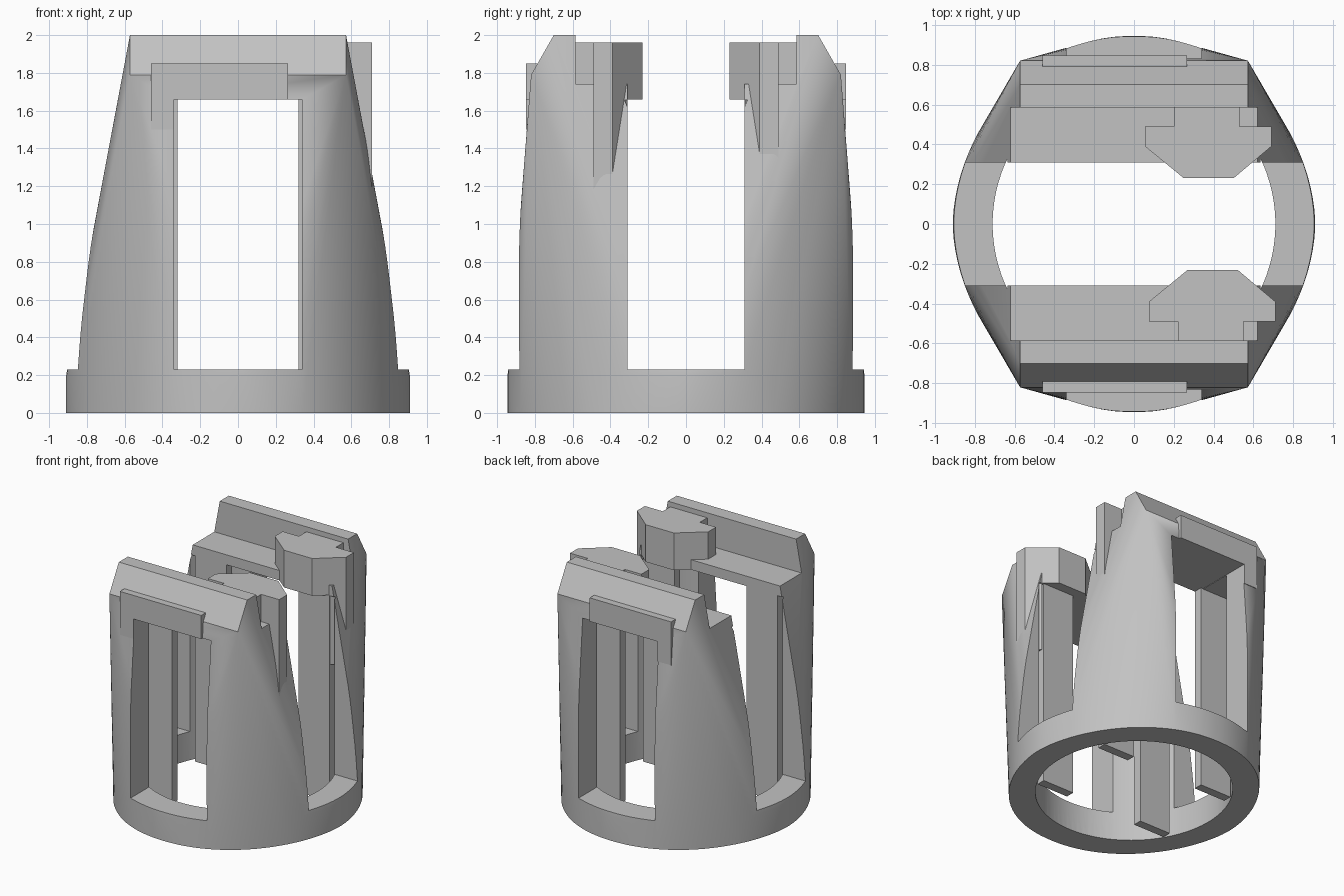
import bpy, bmesh, math

if "Cube" in bpy.data.objects:
    bpy.data.objects.remove(bpy.data.objects["Cube"], do_unlink=True)

grey = bpy.data.materials.new("plain_grey")
grey.use_nodes = True
COLOUR = (0.54, 0.54, 0.54, 1)
grey.diffuse_color = COLOUR
grey.node_tree.nodes["Principled BSDF"].inputs["Base Color"].default_value = COLOUR


def finish(name, bm):
    bmesh.ops.recalc_face_normals(bm, faces=bm.faces)
    mesh = bpy.data.meshes.new(name)
    bm.to_mesh(mesh)
    bm.free()
    mesh.materials.append(grey)
    obj = bpy.data.objects.new(name, mesh)
    bpy.context.collection.objects.link(obj)
    return obj


def prism(name, outline, z0, z1):
    bm = bmesh.new()
    face = bm.faces.new([bm.verts.new((x, y, z0)) for x, y in outline])
    top = bmesh.ops.extrude_face_region(bm, geom=[face])["geom"]
    bmesh.ops.translate(bm, vec=(0, 0, z1 - z0),
                        verts=[v for v in top if isinstance(v, bmesh.types.BMVert)])
    return finish(name, bm)


def box(name, x0, x1, y0, y1, z0, z1):
    return prism(name, [(x0, y0), (x1, y0), (x1, y1), (x0, y1)], z0, z1)


def oval(rx, ry, px=2.0, py=2.0, count=96):
    points = []
    for i in range(count):
        a = 2 * math.pi * (i + 0.5) / count
        c, s = math.cos(a), math.sin(a)
        points.append((rx * math.copysign(abs(c) ** (2 / px), c),
                       ry * math.copysign(abs(s) ** (2 / py), s)))
    return points


def carve(target, cutters):
    for cutter in cutters:
        mod = target.modifiers.new("cut", "BOOLEAN")
        mod.operation, mod.solver, mod.object = "DIFFERENCE", "EXACT", cutter
    graph = bpy.context.evaluated_depsgraph_get()
    mesh = bpy.data.meshes.new_from_object(target.evaluated_get(graph))
    target.modifiers.clear()
    target.data = mesh
    for cutter in cutters:
        bpy.data.objects.remove(cutter, do_unlink=True)


FLOOR, LINTEL, LEDGE, GAP = 0.23, 1.66, 1.74, 0.31

# Solid body: oval base blended to a rectangular ridged top
bm = bmesh.new()
for z in (0, 0.2):
    for x, y in oval(0.91, 0.945, 2.1, 1.8):
        bm.verts.new((x, y, z))
for sx in (-1, 1):
    for sy in (-1, 1):
        bm.verts.new((sx * 0.572, sy * 0.82, 1.79))
        bm.verts.new((sx * 0.572, sy * 0.7, 2))
hull = bmesh.ops.convex_hull(bm, input=bm.verts)
bmesh.ops.delete(bm, geom=list({v for v in hull["geom_interior"]
                                if isinstance(v, bmesh.types.BMVert)}), context="VERTS")
body = finish("body", bm)

# Middle gap, stepped ledges, windows front to back, and the round hollow
carve(body, [
    box("middle_gap", -1.2, 1.2, -GAP, GAP, FLOOR, 2.2),
    box("ledge_step", -1.2, 1.2, -0.585, 0.585, LEDGE, 2.2),
    box("windows", -0.34, 0.34, -1.2, 1.2, FLOOR, LINTEL),
    prism("hollow", oval(0.71, 0.735), -0.1, LINTEL - 0.003),
])

parts = [body]
for side, sy, dx in (("front", -1, 0.02), ("back", 1, 0)):
    # Upright guide ribs inside the legs
    y0, y1 = sorted((sy * GAP, sy * 0.38))
    for hand, sx in (("left", 1), ("right", -1)):
        x0, x1 = sorted((sx * 0.32, sx * 0.6))
        parts.append(box(side + "_" + hand + "_guide_rib", x0, x1, y0, y1, 0, LINTEL))

    # Plate over the window, with a tab at one end
    y0, y1 = sorted((sy * 0.79, sy * 0.847))
    parts.append(box(side + "_lintel_plate", -0.46, 0.265, y0, y1, LINTEL, 1.85))
    parts.append(box(side + "_lintel_tab", -0.46, -0.34, y0, y1, 1.5, LINTEL))

    # Angled stop block over the ledge
    block = [(0.055, 0.49), (0.055, 0.39), (0.25, 0.23), (0.5, 0.23), (0.69, 0.39), (0.69, 0.49)]
    parts.append(prism(side + "_stop_block", [(x + dx, sy * y) for x, y in block], LINTEL, 1.96))
    y0, y1 = sorted((sy * 0.48, sy * 0.585))
    parts.append(box(side + "_stop_neck", 0.2 + dx, 0.53 + dx, y0, y1, LEDGE - 0.02, 1.96))

    # Fin running from the block down into the leg
    fin = [(0.595, GAP), (0.69, 0.39), (0.69, 0.49), (0.595, 0.49)]
    parts.append(prism(side + "_stop_fin", [(x + dx, sy * y) for x, y in fin], 1.1, LINTEL))

# Smooth the curved walls, keep the corners crisp
bpy.ops.object.select_all(action="DESELECT")
for part in parts:
    part.select_set(True)
bpy.context.view_layer.objects.active = body
bpy.ops.object.shade_smooth_by_angle(angle=math.radians(16))
